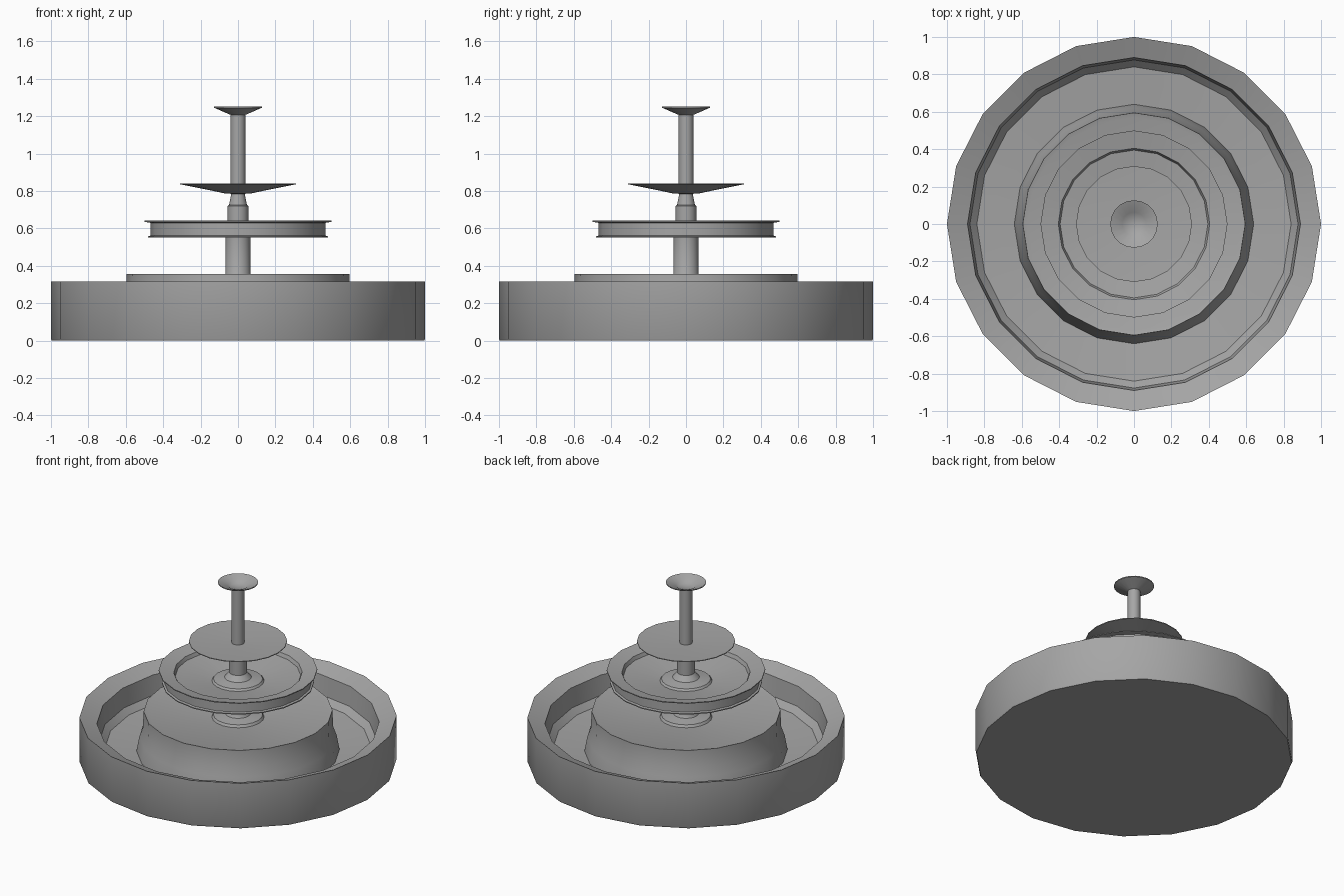
import bpy, bmesh, math

SIDES = 20

cube = bpy.data.objects.get("Cube")
if cube:
    bpy.data.objects.remove(cube, do_unlink=True)

stone = bpy.data.materials.new("grey_stone")
stone.use_nodes = True
colour = (0.38, 0.38, 0.38, 1)
stone.diffuse_color = colour
stone.node_tree.nodes["Principled BSDF"].inputs["Base Color"].default_value = colour


def lathe(name, profile):
    """Revolve (radius, height) points, listed from the underside up and over."""
    bm = bmesh.new()
    rings = []
    for r, z in profile:
        if r == 0:
            rings.append([bm.verts.new((0, 0, z))] * SIDES)
        else:
            angles = [2 * math.pi * i / SIDES for i in range(SIDES)]
            rings.append([bm.verts.new((r * math.cos(a), r * math.sin(a), z)) for a in angles])
    for low, high in zip(rings, rings[1:]):
        for i in range(SIDES):
            j = (i + 1) % SIDES
            corners = dict.fromkeys((low[i], low[j], high[j], high[i]))
            bm.faces.new(list(corners))
    mesh = bpy.data.meshes.new(name)
    bm.to_mesh(mesh)
    bm.free()
    mesh.materials.append(stone)
    obj = bpy.data.objects.new(name, mesh)
    bpy.context.collection.objects.link(obj)
    bpy.ops.object.select_all(action="DESELECT")
    obj.select_set(True)
    bpy.context.view_layer.objects.active = obj
    bpy.ops.object.shade_smooth_by_angle(angle=math.radians(35))
    return obj


# Wide pool with an inward sloping rim
lathe("pool_basin", [(0, 0), (0.995, 0), (1, 0.01), (1, 0.315), (0.89, 0.272),
                     (0.877, 0.14), (0.84, 0.1), (0.64, 0.08)])

# Flared pedestal with a shallow dished top
lathe("pedestal", [(0.64, 0.08), (0.622, 0.18), (0.6, 0.24), (0.595, 0.355),
                   (0.57, 0.348), (0.165, 0.312)])

# Lower column and its foot
lathe("lower_column", [(0.165, 0.312), (0.155, 0.328), (0.08, 0.338),
                       (0.066, 0.36), (0.066, 0.55)])

# Lipped tray
lathe("lower_tray", [(0.066, 0.55), (0.48, 0.55), (0.48, 0.557), (0.468, 0.562),
                     (0.468, 0.63), (0.5, 0.635), (0.5, 0.641), (0.405, 0.622),
                     (0.395, 0.598), (0.165, 0.565)])

# Middle column and its foot
lathe("middle_column", [(0.165, 0.565), (0.155, 0.578), (0.085, 0.59), (0.056, 0.625),
                        (0.056, 0.72), (0.048, 0.725), (0.036, 0.785)])

# Shallow dish
lathe("middle_dish", [(0.036, 0.785), (0.07, 0.787), (0.16, 0.806), (0.31, 0.836),
                      (0.31, 0.841), (0.2, 0.834), (0.04, 0.83)])

# Upper column
lathe("upper_column", [(0.04, 0.83), (0.04, 1.207)])

# Small cup on top
lathe("top_cup", [(0.04, 1.207), (0.127, 1.245), (0.127, 1.251),
                  (0.063, 1.227), (0.05, 1.217), (0, 1.213)])
